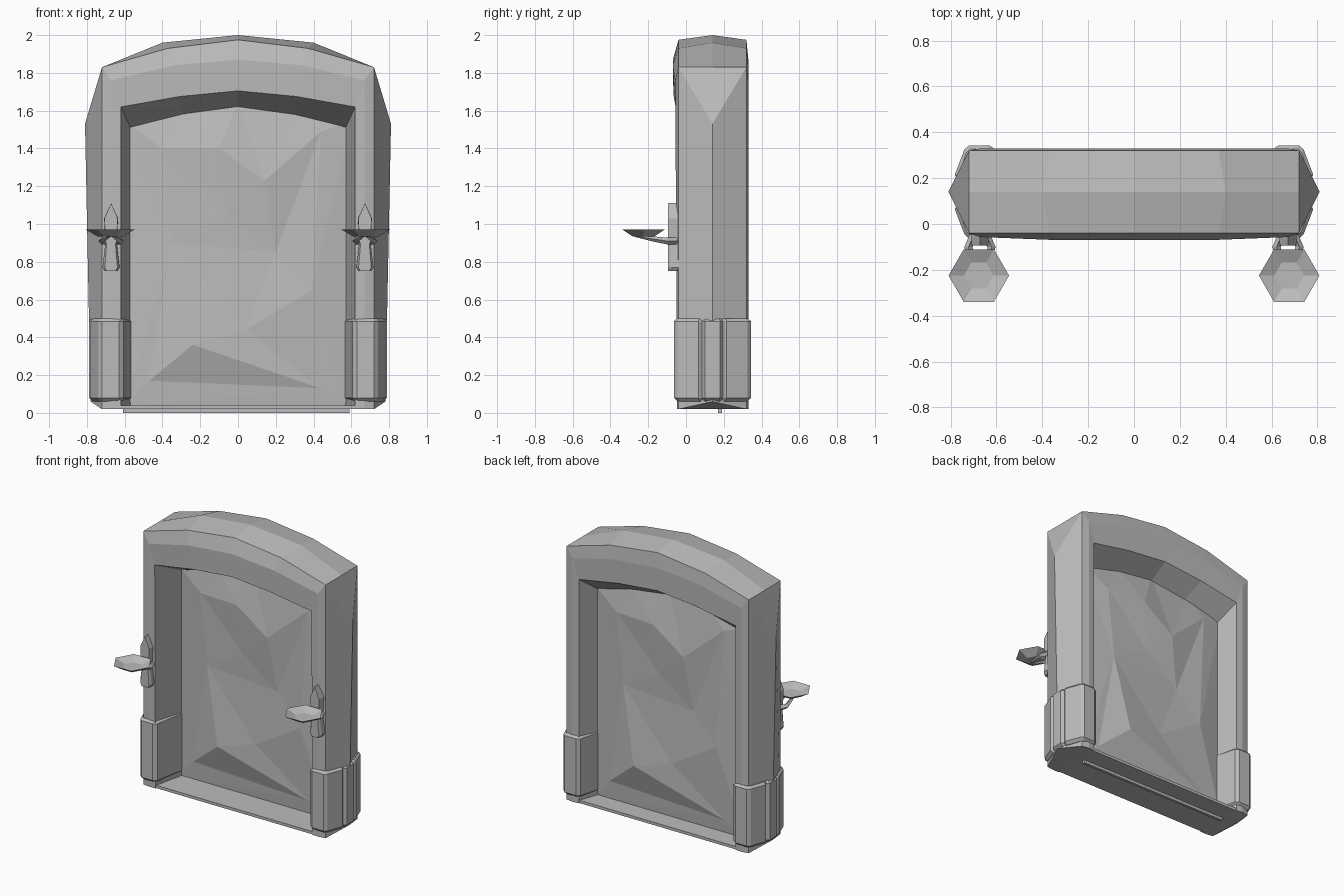
import bpy, bmesh
from math import cos, sin, pi
from mathutils import Vector
from mathutils.geometry import delaunay_2d_cdt

if "Cube" in bpy.data.objects:
    bpy.data.objects.remove(bpy.data.objects["Cube"])

MID = 0.14    # depth of the arch's centre plane
PANEL = 0.18  # depth of the infill panel

stone = bpy.data.materials.new("grey_stone")
stone.use_nodes = True
stone.diffuse_color = (0.5, 0.5, 0.5, 1)
stone.node_tree.nodes["Principled BSDF"].inputs["Base Color"].default_value = (0.5, 0.5, 0.5, 1)


def build(name, verts, faces, mirror=True):
    bm = bmesh.new()
    vs = [bm.verts.new(v) for v in verts]
    for f in faces:
        bm.faces.new([vs[i] for i in f])
    bmesh.ops.remove_doubles(bm, verts=bm.verts, dist=0.0005)
    bmesh.ops.recalc_face_normals(bm, faces=bm.faces)
    mesh = bpy.data.meshes.new(name)
    bm.to_mesh(mesh)
    bm.free()
    mesh.materials.append(stone)
    obj = bpy.data.objects.new(name, mesh)
    bpy.context.collection.objects.link(obj)
    if mirror:
        obj.modifiers.new("Mirror", "MIRROR").use_clip = True
    return obj


def loft(name, rings, cap_end=True, mirror=True):
    n = len(rings[0])
    verts = [v for ring in rings for v in ring]
    faces = []
    for r in range(len(rings) - 1):
        for i in range(n):
            j = (i + 1) % n
            faces.append((r * n + i, r * n + j, r * n + n + j, r * n + n + i))
    faces.append(tuple(range(n)))
    if cap_end:
        faces.append(tuple(range(len(verts) - n, len(verts))))
    return build(name, verts, faces, mirror)


def box(name, x0, x1, y0, y1, z0, z1):
    return loft(name, [[(x0, y0, z), (x1, y0, z), (x1, y1, z), (x0, y1, z)]
                       for z in (z0, z1)], mirror=False)


# Arch frame: each station holds inner, inner edge, bulge, outer edge, outer ridge
def frame_ring(points, front_edge, front_bulge):
    inner, edge, bulge, outer, ridge = points
    row = [(inner, PANEL), (edge, MID - front_edge), (bulge, MID - front_bulge),
           (outer, MID - 0.18), (ridge, MID), (outer, MID + 0.18),
           (bulge, MID + 0.19), (edge, MID + 0.185)]
    return [(x, y, z) for (x, z), y in row]


corner = [(0.57, 1.51), (0.62, 1.62), (0.67, 1.76), (0.72, 1.83)]
loft("arch_frame", [
    frame_ring([(0.57, 0.02), (0.62, 0.02), (0.67, 0.02), (0.72, 0.02), (0.78, 0.06)], 0.187, 0.187),
    frame_ring(corner + [(0.81, 1.53)], 0.195, 0.197),
    frame_ring(corner + [(0.72, 1.83)], 0.195, 0.197),
    frame_ring([(0.29, 1.58), (0.31, 1.675), (0.34, 1.84), (0.37, 1.93), (0.40, 1.96)], 0.205, 0.21),
    frame_ring([(0, 1.62), (0, 1.705), (0, 1.87), (0, 1.975), (0, 2.0)], 0.207, 0.21),
], cap_end=False)

# Sill and the thin strip under it
box("sill", -0.72, 0.72, MID - 0.18, MID + 0.18, 0.02, 0.04)
box("foot_strip", -0.61, 0.59, PANEL - 0.01, PANEL + 0.01, 0, 0.03)

# Faceted infill panel, relief repeated half a turn round on the back
outline = [(-0.6, 0.03), (0.6, 0.03), (0.6, 1.54), (0.3, 1.62),
           (0, 1.65), (-0.3, 1.62), (-0.6, 1.54)]
bumps = [(-0.47, 0.17, 0.01), (0.44, 0.13, 0.01), (-0.24, 0.36, 0.07), (0.04, 0.44, 0.04),
         (0.39, 0.65, 0.04), (0.2, 0.85, 0.02), (0.14, 1.23, 0.05), (-0.06, 1.05, 0.03),
         (-0.1, 1.4, 0.05), (0.44, 1.49, 0.02), (-0.4, 1.4, 0.03), (-0.35, 0.9, 0.03)]
n = len(outline)
points = [Vector(p) for p in outline] + [Vector(b[:2]) for b in bumps]
depths = [0] * n + [b[2] for b in bumps]
rim = [(i, (i + 1) % n) for i in range(n)]
flat, _, tris, origin, _, _ = delaunay_2d_cdt(points, rim + [(n, n + 1)], [], 1, 0.0001)
depth = [depths[o[0]] if o else 0 for o in origin]
sheet = [(s * p.x, PANEL - s * d, p.y) for s in (1, -1) for p, d in zip(flat, depth)]
both = [tuple(i + k for i in t) for k in (0, len(flat)) for t in tris]
build("infill_panel", sheet, both, mirror=False)

# Chamfered blocks wrapping the foot of each post
half = [(0.605, 0.185), (0.63, 0.203), (0.72, 0.203), (0.74, 0.185),
        (0.782, 0.075), (0.77, 0.055), (0.79, 0.04)]
plan = ([(0.565, PANEL)] + [(x, MID - d) for x, d in half]
        + [(x, MID + d) for x, d in reversed(half)])


def block_ring(z, k):
    return [(0.68 + (x - 0.68) * k, MID + (y - MID) * (1 + k) / 2, z) for x, y in plan]


loft("post_blocks", [block_ring(0.06, 0.8), block_ring(0.08, 1),
                     block_ring(0.485, 1), block_ring(0.5, 0.85)])

# Sconces: back plates
CX, CY = 0.672, -0.225


def plate(name, profile, front_scale):
    pts = [(w, z) for w, z in profile] + [(-w, z) for w, z in reversed(profile) if w]
    loft(name, [[(CX + w * k, y, z) for w, z in pts]
                for y, k in ((-0.094, front_scale), (-0.08, 1), (-0.035, 1))])


plate("sconce_spears", [(0.03, 0.9), (0.037, 1.03), (0, 1.11)], 0.95)
plate("sconce_tails", [(0.032, 0.75), (0.045, 0.77), (0.028, 0.92)], 0.75)


# Sconces: hexagonal dishes
def hexagon(r, z):
    return [(CX + 0.005 + r * cos(i * pi / 3), CY + r * sin(i * pi / 3), z) for i in range(6)]


loft("sconce_dishes", [hexagon(0.065, 0.933), hexagon(0.132, 0.972), hexagon(0.065, 0.945)])

# Sconces: paired arms reaching under each dish
path = [(0.025, -0.045, 0.91, 0.02), (0.05, -0.1, 0.91, 0.018),
        (0.035, -0.17, 0.92, 0.014), (0.005, -0.27, 0.937, 0.006)]
for side, label in ((1, "outer"), (-1, "inner")):
    loft("sconce_arms_" + label, [
        [(CX + side * x + r, y, z), (CX + side * x, y, z + r),
         (CX + side * x - r, y, z), (CX + side * x, y, z - r)] for x, y, z, r in path])
